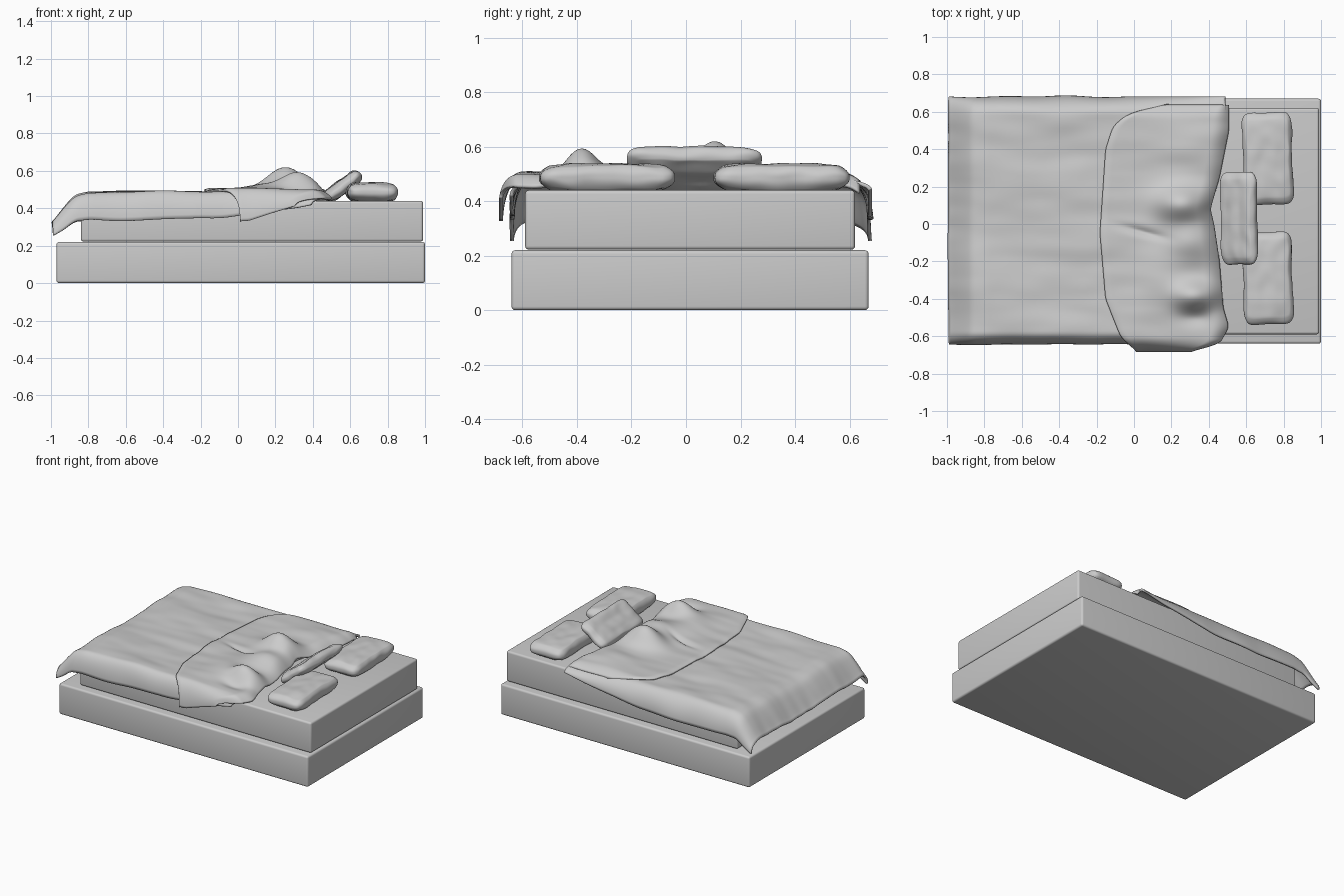
import bpy, bmesh, math
from mathutils import Vector, noise

if "Cube" in bpy.data.objects:
    bpy.data.objects.remove(bpy.data.objects["Cube"])


def finish(name, bm, angle=50):
    bmesh.ops.recalc_face_normals(bm, faces=bm.faces)
    me = bpy.data.meshes.new(name)
    bm.to_mesh(me)
    bm.free()
    ob = bpy.data.objects.new(name, me)
    bpy.context.collection.objects.link(ob)
    bpy.ops.object.select_all(action='DESELECT')
    ob.select_set(True)
    bpy.context.view_layer.objects.active = ob
    bpy.ops.object.shade_smooth_by_angle(angle=math.radians(angle))
    return ob


def lerp_table(pts, x):
    if x <= pts[0][0]:
        return pts[0][1]
    for (a, p), (b, q) in zip(pts, pts[1:]):
        if x <= b:
            t = (x - a) / (b - a)
            return p + (q - p) * t
    return pts[-1][1]


def smooth_table(pts, x, r=0.04):
    return sum(lerp_table(pts, x + r * k / 2) for k in (-2, -1, 0, 1, 2)) / 5


def box(name, lo, hi, bevel):
    bm = bmesh.new()
    bmesh.ops.create_cube(bm, size=1)
    for v in bm.verts:
        v.co = Vector([l + (h - l) * (c + 0.5) for l, h, c in zip(lo, hi, v.co)])
    bmesh.ops.bevel(bm, geom=bm.edges[:], offset=bevel, segments=4, profile=0.5,
                    affect='EDGES')
    return finish(name, bm, 40)


def sheet(name, nu, nv, fn, thick):
    bm = bmesh.new()
    rows = [[bm.verts.new(fn(i / nu, j / nv)) for j in range(nv + 1)] for i in range(nu + 1)]
    for i in range(nu):
        for j in range(nv):
            bm.faces.new((rows[i][j], rows[i + 1][j], rows[i + 1][j + 1], rows[i][j + 1]))
    ob = finish(name, bm, 80)
    m = ob.modifiers.new("thickness", 'SOLIDIFY')
    m.thickness = thick
    m.offset = 0
    return ob


def gauss(x, y, cx, cy, sx, sy):
    return math.exp(-((x - cx) / sx) ** 2 - ((y - cy) / sy) ** 2)


# bed base and mattress
box("bed_base", (-0.97, -0.64, 0), (1.0, 0.67, 0.22), 0.014)
box("mattress", (-0.84, -0.59, 0.222), (0.99, 0.62, 0.44), 0.014)

# head-end outline shared by both cloth layers (y, x)
HEAD = [(-0.68, 0.27), (-0.64, 0.45), (-0.55, 0.50), (-0.45, 0.47), (-0.2, 0.45), (0.0, 0.42),
        (0.08, 0.40), (0.25, 0.45), (0.5, 0.50), (0.64, 0.50)]
TURN = [(-0.68, 0.02), (-0.6, -0.07), (-0.4, -0.15), (-0.05, -0.18), (0.4, -0.15),
        (0.52, -0.11), (0.58, -0.04), (0.61, 0.06), (0.64, 0.22)]
TOP_Z = [(-1.0, 0.30), (-0.97, 0.335), (-0.92, 0.40), (-0.87, 0.455), (-0.80, 0.473),
         (0.1, 0.475), (0.5, 0.462)]
DROP = [(-1.0, 0.05), (-0.96, 0.10), (-0.85, 0.14), (-0.5, 0.145), (-0.1, 0.135),
        (0.3, 0.07), (0.5, 0.02)]
FOLD_DROP = [(-0.08, 0.12), (0.03, 0.17), (0.25, 0.10), (0.5, 0.02)]


def wrinkle(x, y):
    return (0.014 * noise.noise(Vector((x * 1.6 + 3, y * 6 + x, 0.3)))
            + 0.006 * noise.noise(Vector((x * 4, y * 11, 2.0))))


def across(v, lo, hi, wl, wr, part=0.12):
    """Position across the bed and how far round the side it is (0 flat, 1 hem)."""
    if v < part:
        a = (1 - v / part) * math.pi / 2
        return lo - wl * math.sin(a), 1 - math.cos(a)
    if v > 1 - part:
        a = (1 - (1 - v) / part) * math.pi / 2
        return hi + wr * math.sin(a), 1 - math.cos(a)
    return lo + (hi - lo) * (v - part) / (1 - 2 * part), 0


# blanket draped over the sides and foot
def blanket(u, v):
    y, d = across(v, -0.575, 0.585, 0.063, 0.09)
    foot = -0.99 + 0.012 * noise.noise(Vector((0, y * 3, 5)))
    head = min(smooth_table(HEAD, y) - 0.012, 0.49)
    x = foot + (head - foot) * u
    z = smooth_table(TOP_Z, x, 0.02) - d * smooth_table(DROP, x)
    z += 0.004 + wrinkle(x, y)
    y += 0.012 * d * noise.noise(Vector((x * 4, v * 2, 1)))
    return Vector((x, y, z))


sheet("blanket", 110, 90, blanket, 0.014)


# turned-back part of the blanket with raised folds
def turned_fold(u, v):
    if v < 0.14:
        a = (1 - v / 0.14) * math.pi / 2
        y, d = -0.60 - 0.078 * math.sin(a), 1 - math.cos(a)
    else:
        y, d = -0.60 + 1.235 * (v - 0.14) / 0.86, 0
    left, right = smooth_table(TURN, y, 0.02), smooth_table(HEAD, y, 0.02) + 0.003
    x = left + (right - left) * u
    z = 0.497 + wrinkle(x, y) * 0.9 - d * smooth_table(FOLD_DROP, x)
    # settle on the far side and at both edges
    if y > 0.56:
        z -= 0.03 * ((y - 0.56) / 0.075) ** 2
    z -= 0.008 * (1 - min(1, u / 0.06)) ** 2
    edge = max(0, (u - 0.86) / 0.14)
    z -= 0.042 * edge ** 2.2 * (1 - d)
    # raised folds, valleys and creases
    z += 0.115 * gauss(x, y, 0.25, 0.11, 0.13, 0.085)
    z += 0.05 * gauss(x, y, 0.30, -0.08, 0.13, 0.12)
    z += 0.085 * gauss(x, y, 0.32, -0.385, 0.11, 0.07)
    z += 0.03 * gauss(x, y, 0.15, -0.30, 0.14, 0.16)
    z += 0.018 * gauss(x, y, 0.3, 0.4, 0.15, 0.15)
    z -= 0.02 * gauss(x, y + 0.25 * x, 0.05, -0.03, 0.11, 0.022)
    z -= 0.022 * gauss(x, y, 0.33, -0.50, 0.09, 0.05)
    return Vector((x, y, z))


sheet("turned_blanket", 80, 120, turned_fold, 0.014)


# pillows: soft boxes with waisted sides and puffed corners
def pillow(name, centre, half, tilt=0.0, turn=0.0, seed=0):
    bm = bmesh.new()
    bmesh.ops.create_cube(bm, size=2)
    bmesh.ops.subdivide_edges(bm, edges=bm.edges[:], cuts=23, use_grid_fill=True)
    for v in bm.verts:
        a, b, c = v.co
        n = (abs(a) ** 5 + abs(b) ** 5 + abs(c) ** 2.6) ** 0.22
        m = max(abs(a), abs(b), abs(c))
        a, b, c = a * m / n, b * m / n, c * m / n
        x = half[0] * a * (0.93 + 0.15 * b * b) * 1.03
        y = half[1] * b * (0.98 + 0.07 * a * a) * 1.02
        z = half[2] * c * (1.12 - 0.35 * a * a * b * b)
        z += 0.006 * noise.noise(Vector((a * 2, b * 3, seed)))
        x += 0.005 * noise.noise(Vector((b * 3, c, seed + 4)))
        v.co = (x, y, z)
    ob = finish(name, bm, 80)
    ob.location = centre
    ob.rotation_euler = (0, math.radians(tilt), math.radians(turn))


for i, y in enumerate((0.35, -0.29)):
    pillow("pillow_%d" % (i + 1), (0.715, y, 0.486), (0.135, 0.245, 0.045), 0, 2, i * 3)
pillow("leaning_pillow", (0.562, 0.03, 0.518), (0.115, 0.245, 0.034), -36, 1, 9)
